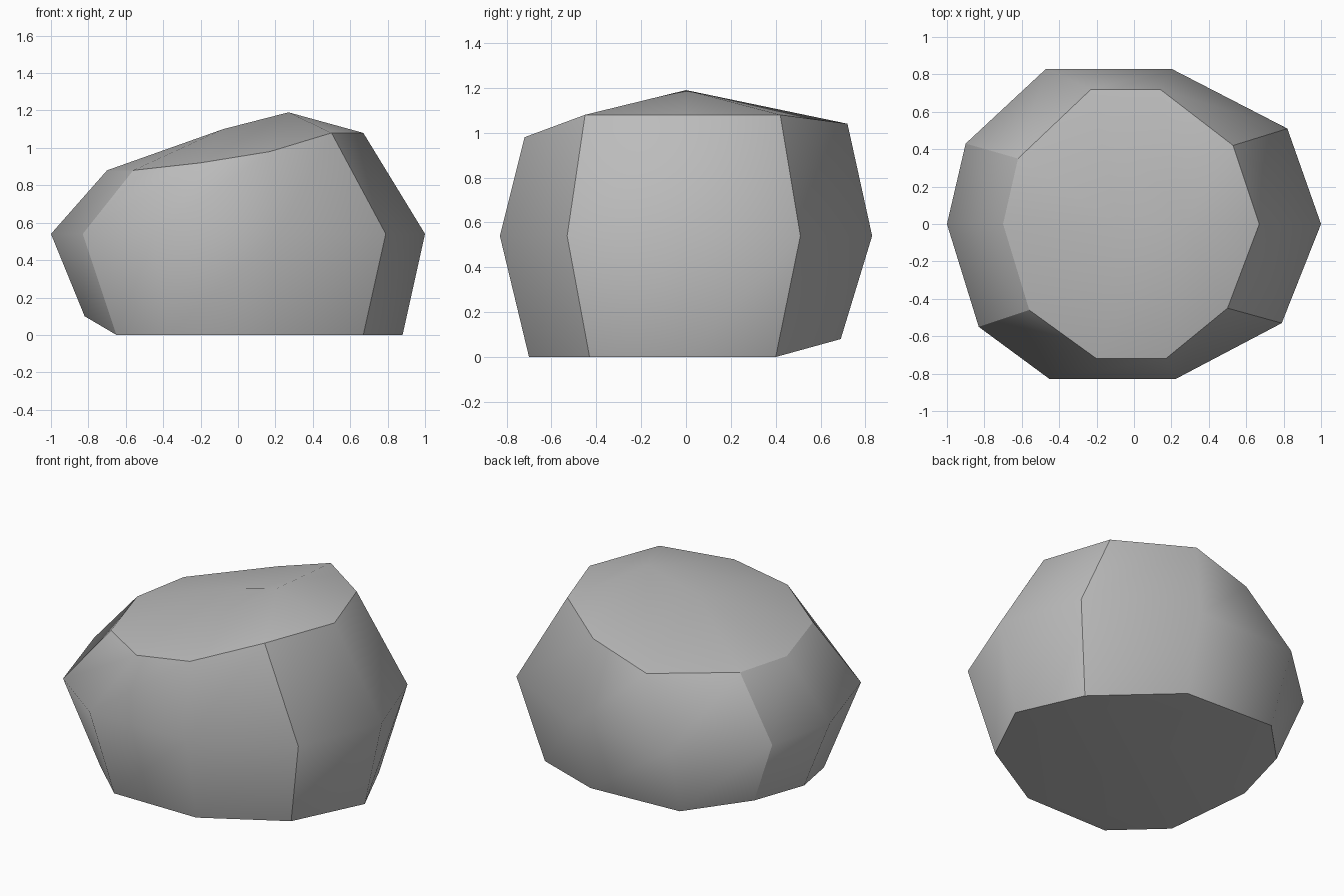
import bpy
import bmesh

default_cube = bpy.data.objects.get("Cube")
if default_cube:
    bpy.data.objects.remove(default_cube, do_unlink=True)

# Ten-sided outlines of the boulder, counter-clockwise from +x
base_outline = [(.88, 0, 0), (.7, .4, 0), (.18, .69, .08), (-.44, .69, .1), (-.74, .38, .13),
                (-.82, 0, .1), (-.65, -.44, 0), (-.37, -.7, 0), (.2, -.7, 0), (.67, -.43, 0)]
waist_outline = [(1, 0), (.82, .51), (.2, .83), (-.47, .83), (-.9, .43),
                 (-1, 0), (-.83, -.55), (-.45, -.83), (.22, -.83), (.79, -.53)]
rim_outline = [(.67, 0, 1.08), (.53, .42, 1.08), (.14, .72, 1.04), (-.23, .72, .92), (-.62, .35, .89),
               (-.7, 0, .88), (-.56, -.46, .88), (-.2, -.72, .92), (.17, -.72, .98), (.5, -.45, 1.08)]
WAIST_HEIGHT = .54
CORNERS = (1, 4, 6, 9)  # columns that read as hard corners


def add_ring(bm, points):
    return [bm.verts.new(p) for p in points]


def mark_hard(bm, a, b):
    edge = bm.edges.get((a, b))
    edge.smooth = False


bm = bmesh.new()
base = add_ring(bm, base_outline)
waist = add_ring(bm, [(x, y, WAIST_HEIGHT) for x, y in waist_outline])
rim = add_ring(bm, rim_outline)
sides = len(base)

# Side walls
for lower, upper in ((base, waist), (waist, rim)):
    for i in range(sides):
        j = (i + 1) % sides
        bm.faces.new((lower[i], lower[j], upper[j], upper[i]))

# Underside: flat front half, slightly lifted back half
bm.faces.new([base[i] for i in (1, 0, 9, 8, 7, 6)])
bm.faces.new([base[i] for i in (6, 5, 4, 3, 2, 1)])

# Sloping top with a short ridge joining a high and a low peak
high_peak = bm.verts.new((.27, 0, 1.19))
low_peak = bm.verts.new((-.08, 0, 1.1))
for i in range(sides):
    peak = low_peak if 3 <= i <= 6 else high_peak
    bm.faces.new((rim[i], rim[(i + 1) % sides], peak))
bm.faces.new((rim[3], low_peak, high_peak))
bm.faces.new((rim[7], high_peak, low_peak))

# Smooth surfaces divided by hard edges
for face in bm.faces:
    face.smooth = True
for i in range(sides):
    for ring in (base, rim):
        mark_hard(bm, ring[i], ring[(i + 1) % sides])
for i in CORNERS:
    mark_hard(bm, base[i], waist[i])
    mark_hard(bm, waist[i], rim[i])
bmesh.ops.recalc_face_normals(bm, faces=bm.faces)

mesh = bpy.data.meshes.new("boulder")
bm.to_mesh(mesh)
bm.free()
boulder = bpy.data.objects.new("boulder", mesh)
bpy.context.collection.objects.link(boulder)

# Stone colour
stone = bpy.data.materials.new("grey stone")
stone.use_nodes = True
colour = (.5, .5, .5, 1)
stone.diffuse_color = colour
stone.node_tree.nodes["Principled BSDF"].inputs["Base Color"].default_value = colour
mesh.materials.append(stone)
